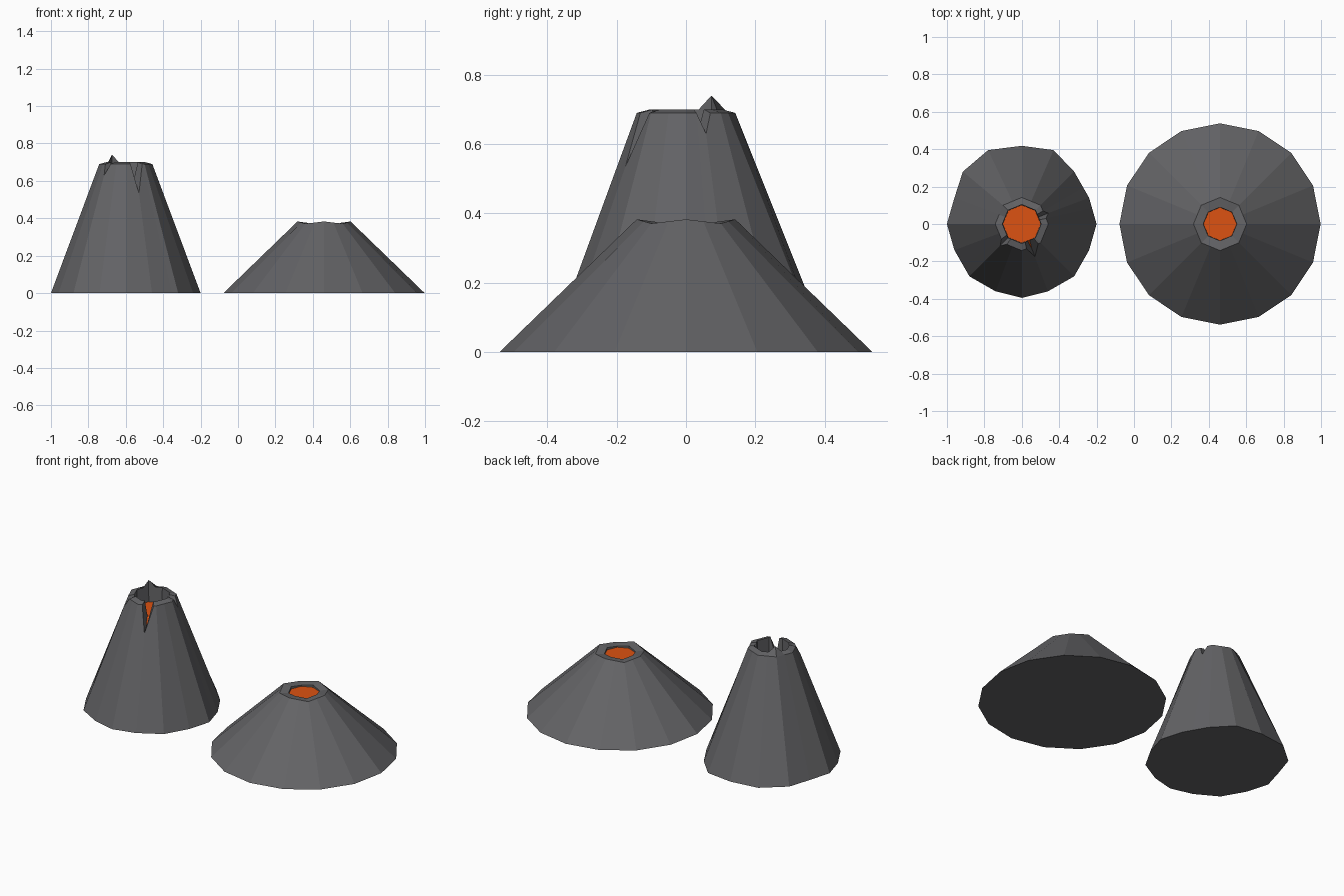
import bpy, bmesh, math
from mathutils import Vector

if "Cube" in bpy.data.objects:
    bpy.data.objects.remove(bpy.data.objects["Cube"])


def material(name, rgb):
    m = bpy.data.materials.new(name)
    m.diffuse_color = (*rgb, 1)
    m.use_nodes = True
    m.node_tree.nodes["Principled BSDF"].inputs["Base Color"].default_value = m.diffuse_color
    return m


ROCK = material("dark_rock", (0.125, 0.125, 0.132))
LAVA = material("orange_lava", (0.72, 0.085, 0.006))


def ring_point(points, t):
    """Point on a closed polygon; t counts its corners."""
    i = math.floor(t)
    a, b = points[i % len(points)], points[(i + 1) % len(points)]
    return Vector(a).lerp(Vector(b), t - i)


def polygon(n, r):
    return [(r * math.cos(math.tau * i / n), r * math.sin(math.tau * i / n), 0) for i in range(n)]


def make_object(name, rings, x, mat, cap_first=False, cap_last=False):
    """Skin a list of closed rings with flat faces."""
    bm = bmesh.new()
    rows = [[bm.verts.new(p) for p in ring] for ring in rings]
    n = len(rows[0])
    for low, high in zip(rows, rows[1:]):
        for i in range(n):
            j = (i + 1) % n
            bm.faces.new((low[i], low[j], high[j], high[i]))
    if cap_first:
        bm.faces.new(rows[0][::-1])
    if cap_last:
        bm.faces.new(rows[-1])
    me = bpy.data.meshes.new(name)
    bm.to_mesh(me)
    bm.free()
    me.materials.append(mat)
    ob = bpy.data.objects.new(name, me)
    ob.location.x = x
    bpy.context.collection.objects.link(ob)
    return ob


def at_height(p, z):
    return Vector((p[0], p[1], z))


# Wide low volcano: 16-sided foot, 8-sided wavy rim
X_WIDE = 0.46
foot = [Vector(p) for p in polygon(16, 0.538)]
corners = [(p[0], p[1], 0.383 if i % 2 == 0 else 0.371) for i, p in enumerate(polygon(8, 0.142))]
mouth = [(p[0], p[1], 0.376 if i % 2 == 0 else 0.368) for i, p in enumerate(polygon(8, 0.09))]
rim = [ring_point(corners, i / 2) for i in range(16)]
inner = [ring_point(mouth, i / 2) for i in range(16)]
floor = [at_height(p * 0.97, 0.33) for p in inner]
make_object("wide_volcano", [foot, rim, inner, floor], X_WIDE, ROCK, True, True)
make_object("wide_volcano_lava", [[at_height(p * 0.985, 0.362) for p in inner]],
            X_WIDE, LAVA, cap_last=True)

# Tall volcano: uneven foot, rim with three notches and one peak
X_TALL = -0.6
tall_foot = [(0.4, 0, 0), (0.36, 0.14, 0), (0.28, 0.28, 0), (0.17, 0.395, 0),
             (0, 0.418, 0), (-0.18, 0.395, 0), (-0.315, 0.28, 0), (-0.36, 0.14, 0),
             (-0.4, 0, 0), (-0.36, -0.14, 0), (-0.28, -0.28, 0), (-0.14, -0.36, 0),
             (0, -0.395, 0), (0.14, -0.36, 0), (0.28, -0.28, 0), (0.36, -0.14, 0)]
tall_rim = polygon(8, 0.142)
tall_mouth = polygon(8, 0.104)
RIM_Z, LAVA_Z = 0.69, 0.605
# notch column: (outer height, inner height)
notches = {1: (0.63, 0.645), 10: (0.63, 0.645), 13: (0.535, 0.58)}
columns = sorted(list(range(16)) + [0.6, 1.4, 9.6, 10.4, 12.5, 13.75])

foot, rim, inner, floor, lava = [], [], [], [], []
for t in columns:
    out_z, in_z = notches.get(t, (RIM_Z, 0.70))
    if t == 6:
        in_z = 0.74                      # rear peak
    base = ring_point(tall_foot, t)
    top = at_height(ring_point(tall_rim, t / 2), RIM_Z)
    hole = ring_point(tall_mouth, t / 2)
    foot.append(base)
    rim.append(base.lerp(top, out_z / RIM_Z))
    inner.append(at_height(hole, in_z))
    floor.append(at_height(hole * 0.96, 0.56))
    lava.append(at_height(hole * 0.985, LAVA_Z))
make_object("tall_volcano", [foot, rim, inner, floor], X_TALL, ROCK, True, True)
make_object("tall_volcano_lava", [lava], X_TALL, LAVA, cap_last=True)

# Lava tongue spilling into the big front notch
k = columns.index(13)
tip = at_height(rim[k] * 0.72, 0.568)
make_object("lava_tongue", [[lava[k - 1], tip, lava[k + 1]]], X_TALL, LAVA, cap_last=True)
